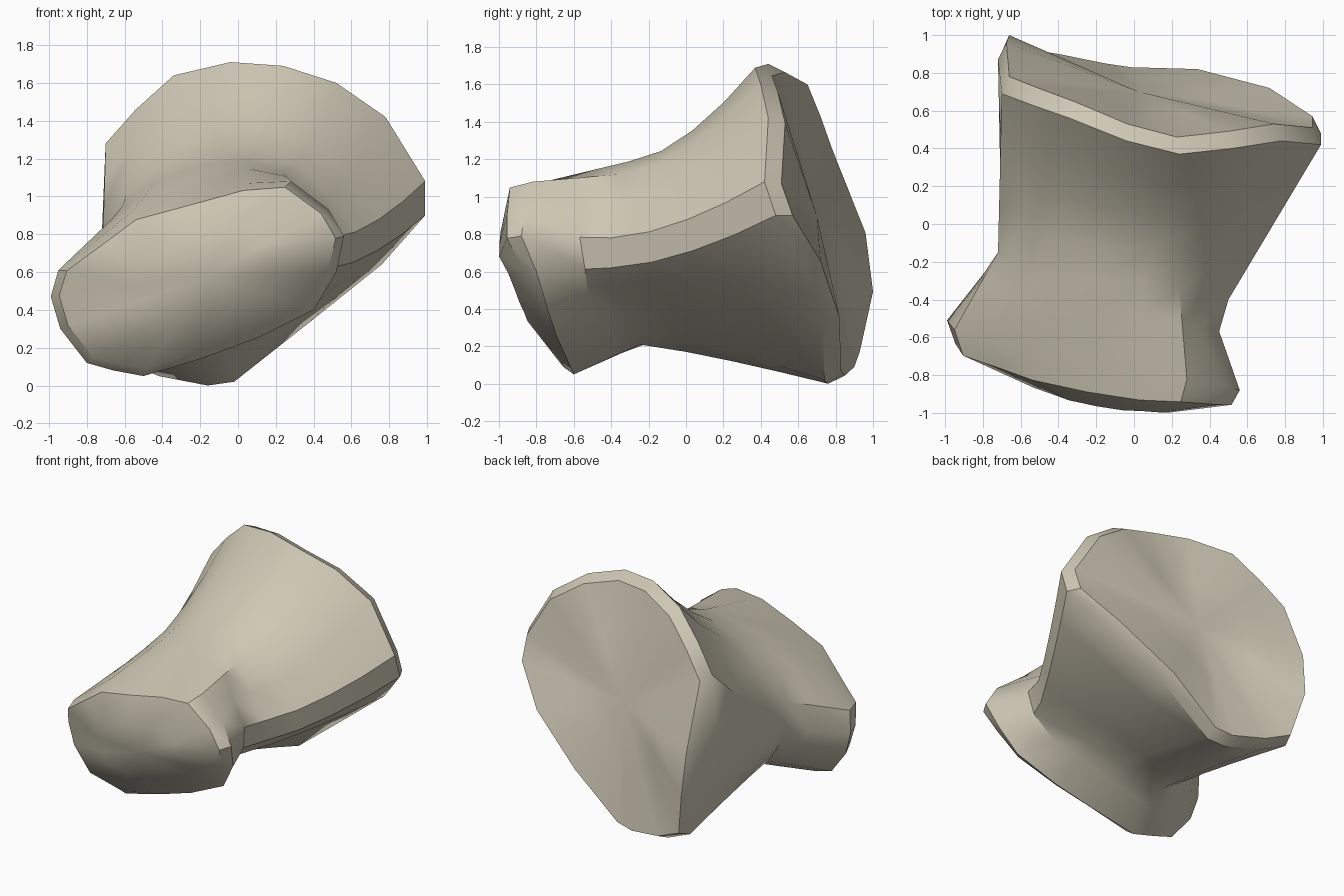
import bpy
import bmesh
import math
from mathutils import Vector

cube = bpy.data.objects.get("Cube")
if cube:
    bpy.data.objects.remove(cube, do_unlink=True)


def outline(*points):
    return [Vector(p) for p in points]


def centre_of(ring):
    return sum(ring, Vector()) / len(ring)


def blend(first, second, amount):
    return [a.lerp(b, amount) for a, b in zip(first, second)]


def inset(ring, margin):
    """Pull an outline inward by a fixed margin."""
    middle = centre_of(ring)
    result = []
    for p in ring:
        inward = middle - p
        inward.y = 0
        result.append(p + inward.normalized() * margin)
    return result


def flare(start, end, amount):
    """Straight in plan, but height opens out late, most of all on top."""
    result = blend(start, end, amount)
    for p, a, b in zip(result, start, end):
        bend = 1.6 if b.z > a.z else 1.2
        p.z = a.z + (b.z - a.z) * amount ** bend
    return result


# Outer edge of the small front end
front_rim = outline(
    (.56, -.88, .79), (.52, -.8, .6), (.4, -.74, .4), (.1, -.69, .25),
    (-.2, -.64, .14), (-.5, -.6, .05), (-.66, -.57, .08), (-.8, -.56, .12),
    (-.94, -.53, .3), (-.99, -.51, .47), (-.95, -.56, .61), (-.76, -.62, .76),
    (-.57, -.68, .91), (-.25, -.75, 1), (.05, -.8, 1.07), (.28, -.82, 1.08),
    (.48, -.86, .93))

# Narrow section of the shaft
waist = outline(
    (.5, -.4, .78), (.48, -.4, .62), (.3, -.4, .48), (.1, -.3, .38),
    (-.1, -.27, .29), (-.3, -.25, .21), (-.43, -.22, .21), (-.54, -.18, .27),
    (-.64, -.15, .4), (-.7, -.14, .57), (-.72, -.15, .77), (-.61, -.22, .95),
    (-.42, -.28, 1.09), (-.18, -.3, 1.17), (.05, -.3, 1.19), (.24, -.35, 1.12),
    (.38, -.38, .95))

# Outer edge of the large back end
back_rim = outline(
    (.99, .42, 1.08), (.99, .48, .9), (.76, .63, .64), (.36, .73, .32),
    (-.02, .74, .02), (-.16, .76, 0), (-.42, .81, .05), (-.62, .84, .14),
    (-.7, .91, .47), (-.72, .87, .8), (-.7, .69, 1.28), (-.54, .63, 1.46),
    (-.34, .56, 1.64), (-.04, .44, 1.71), (.24, .37, 1.69), (.52, .4, 1.6),
    (.78, .44, 1.42))

# Neck behind the front end, pinched on its left side
neck = blend(front_rim, waist, .65)
for p in neck:
    if p.x > .3:
        p.x -= .07

# Front face: lip deepest at the upper right, around a domed middle
front_edge = inset(front_rim, .045)
for p in front_edge:
    p.y -= .02 + .11 * (p.z - .5 * p.x)
front_tip = Vector((-.15, -.94, .58))
front_dome = [p.lerp(front_tip, .5) + Vector((0, -.05, 0)) for p in front_edge]

# Back face: bevelled edge and a shallow dish
back_edge = [p + Vector((0, .09, 0)) for p in inset(back_rim, .045)]
back_tip = centre_of(back_edge) + Vector((0, -.02, 0))
back_dish = blend(back_edge, [back_tip] * len(back_edge), .5)

rings = [front_dome, front_edge, front_rim, neck, waist]
rings += [flare(waist, back_rim, step / 4) for step in (1, 2, 3)]
rings += [back_rim, back_edge, back_dish]

# Skin the rings into one closed body
bm = bmesh.new()
loops = [[bm.verts.new(p) for p in ring] for ring in rings]
count = len(front_rim)
for near, far in zip(loops, loops[1:]):
    for i in range(count):
        j = (i + 1) % count
        bm.faces.new((near[i], near[j], far[j], far[i]))
for loop, tip in ((loops[0], front_tip), (loops[-1], back_tip)):
    end = bm.verts.new(tip)
    for i in range(count):
        bm.faces.new((loop[i], loop[(i + 1) % count], end))
bmesh.ops.recalc_face_normals(bm, faces=bm.faces[:])

mesh = bpy.data.meshes.new("bone_body")
bm.to_mesh(mesh)
bm.free()
bone = bpy.data.objects.new("bone_body", mesh)
bpy.context.collection.objects.link(bone)

# Bone colour
colour = (.62, .58, .46, 1)
material = bpy.data.materials.new("pale_bone")
material.use_nodes = True
material.diffuse_color = colour
shader = next(n for n in material.node_tree.nodes if n.type == "BSDF_PRINCIPLED")
shader.inputs["Base Color"].default_value = colour
mesh.materials.append(material)

# Smooth surface with crisp rims
bpy.ops.object.select_all(action="DESELECT")
bone.select_set(True)
bpy.context.view_layer.objects.active = bone
bpy.ops.object.shade_smooth_by_angle(angle=math.radians(36))
